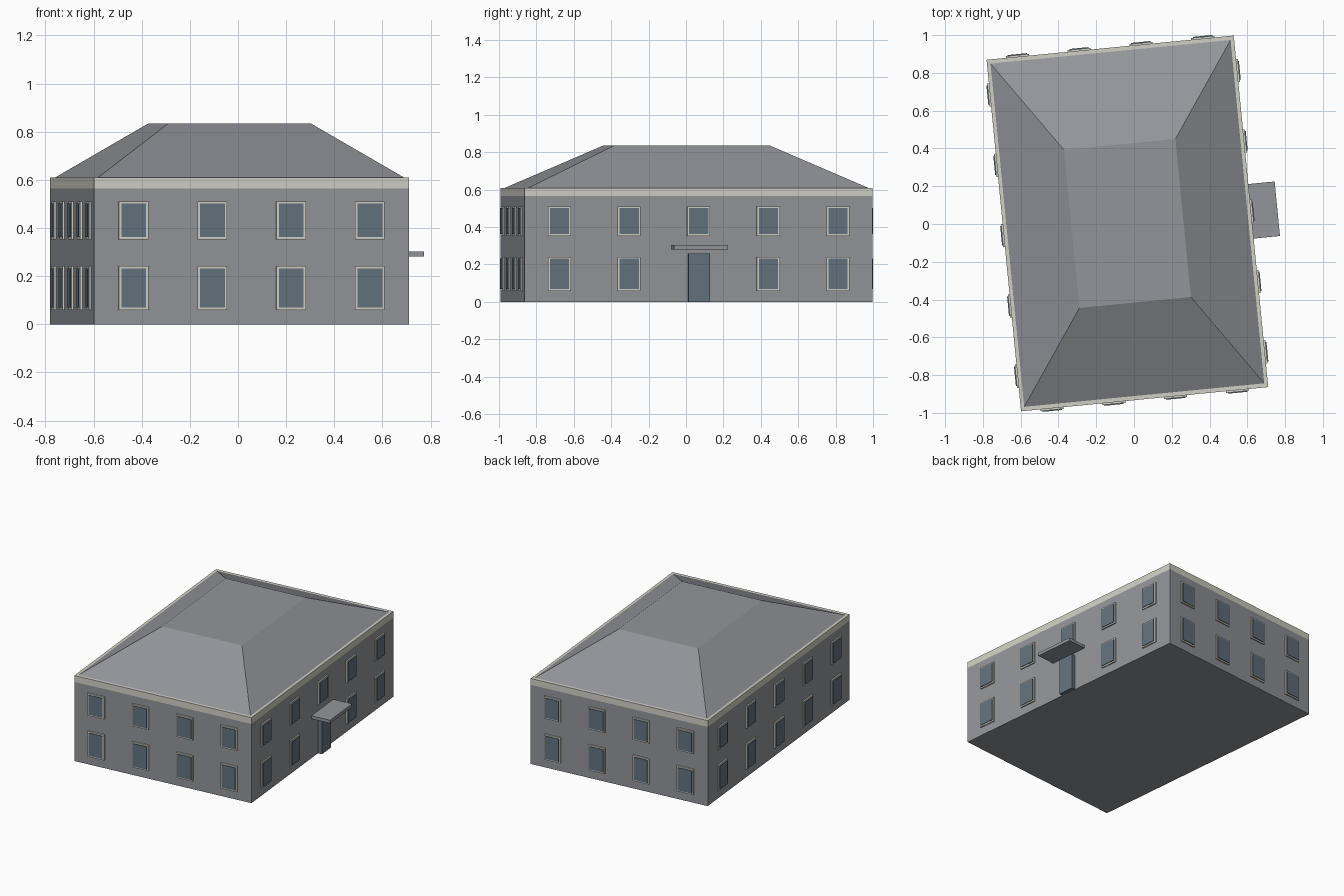
import bpy, bmesh, math
from mathutils import Matrix, Vector

if "Cube" in bpy.data.objects:
    bpy.data.objects.remove(bpy.data.objects["Cube"])

W, L = 1.315, 1.87            # plan size
WALL_Z, EAVE_Z, TOP_Z = 0.565, 0.61, 0.835
PLACE = Matrix.Translation((-0.035, 0.003, 0)) @ Matrix.Rotation(math.radians(5.6), 4, 'Z')


def material(name, rgb):
    m = bpy.data.materials.new(name)
    m.diffuse_color = (*rgb, 1)
    m.use_nodes = True
    m.node_tree.nodes["Principled BSDF"].inputs["Base Color"].default_value = m.diffuse_color
    return m


GREY = material("grey_stone", (0.29, 0.30, 0.325))
CREAM = material("cream_trim", (0.64, 0.63, 0.56))
GLASS = material("blue_grey_glass", (0.125, 0.168, 0.21))


def finish(name, bm, mat):
    bmesh.ops.recalc_face_normals(bm, faces=bm.faces)
    me = bpy.data.meshes.new(name)
    bm.to_mesh(me)
    bm.free()
    me.materials.append(mat)
    ob = bpy.data.objects.new(name, me)
    ob.matrix_world = PLACE
    bpy.context.collection.objects.link(ob)
    return ob


def add_box(bm, size, centre, frame=Matrix()):
    m = frame @ Matrix.Translation(centre) @ Matrix.Diagonal((*size, 1))
    bmesh.ops.create_cube(bm, size=1, matrix=m)


def box(name, size, centre, mat):
    bm = bmesh.new()
    add_box(bm, size, centre)
    return finish(name, bm, mat)


# Walls and cornice band
box("walls", (W, L, WALL_Z), (0, 0, WALL_Z / 2), GREY)
box("cornice", (W, L, EAVE_Z - WALL_Z), (0, 0, (EAVE_Z + WALL_Z) / 2), CREAM)

# Hipped roof with a flat top, set in slightly from the cornice edge
bm = bmesh.new()
add_box(bm, (1.277, 1.826, TOP_Z - EAVE_Z), (0, 0, (EAVE_Z + TOP_Z) / 2))
for v in bm.verts:
    if v.co.z > 0.7:
        v.co.x *= 0.593 / 1.277
        v.co.y *= 0.841 / 1.826
finish("hipped_roof", bm, GREY)

# Windows: cream surround plate with a slightly raised pane, on all four sides
frames, panes = bmesh.new(), bmesh.new()
for side in range(4):                     # front, right, back, left
    long_side = side % 2 == 1
    span, dist, count = (L, W / 2, 5) if long_side else (W, L / 2, 4)
    turn = Matrix.Rotation(side * math.pi / 2, 4, 'Z')
    for i in range(count):
        u = (i - (count - 1) / 2) * span / count
        for floor, (z0, z1) in enumerate(((0.059, 0.241), (0.352, 0.511))):
            if side == 1 and i == 2 and floor == 0:
                continue                  # the door stands here
            zc, h = (z0 + z1) / 2, z1 - z0
            add_box(frames, (0.123, 0.009, h), (u, -dist - 0.0045, zc), turn)
            add_box(panes, (0.103, 0.014, h - 0.02), (u, -dist - 0.007, zc), turn)
finish("window_frames", frames, CREAM)
finish("window_panes", panes, GLASS)

# Entrance on the right side
box("door", (0.03, 0.115, 0.26), (W / 2 + 0.015, 0, 0.13), GLASS)
box("door_canopy", (0.14, 0.29, 0.022), (W / 2 + 0.07, 0, 0.292), GREY)
